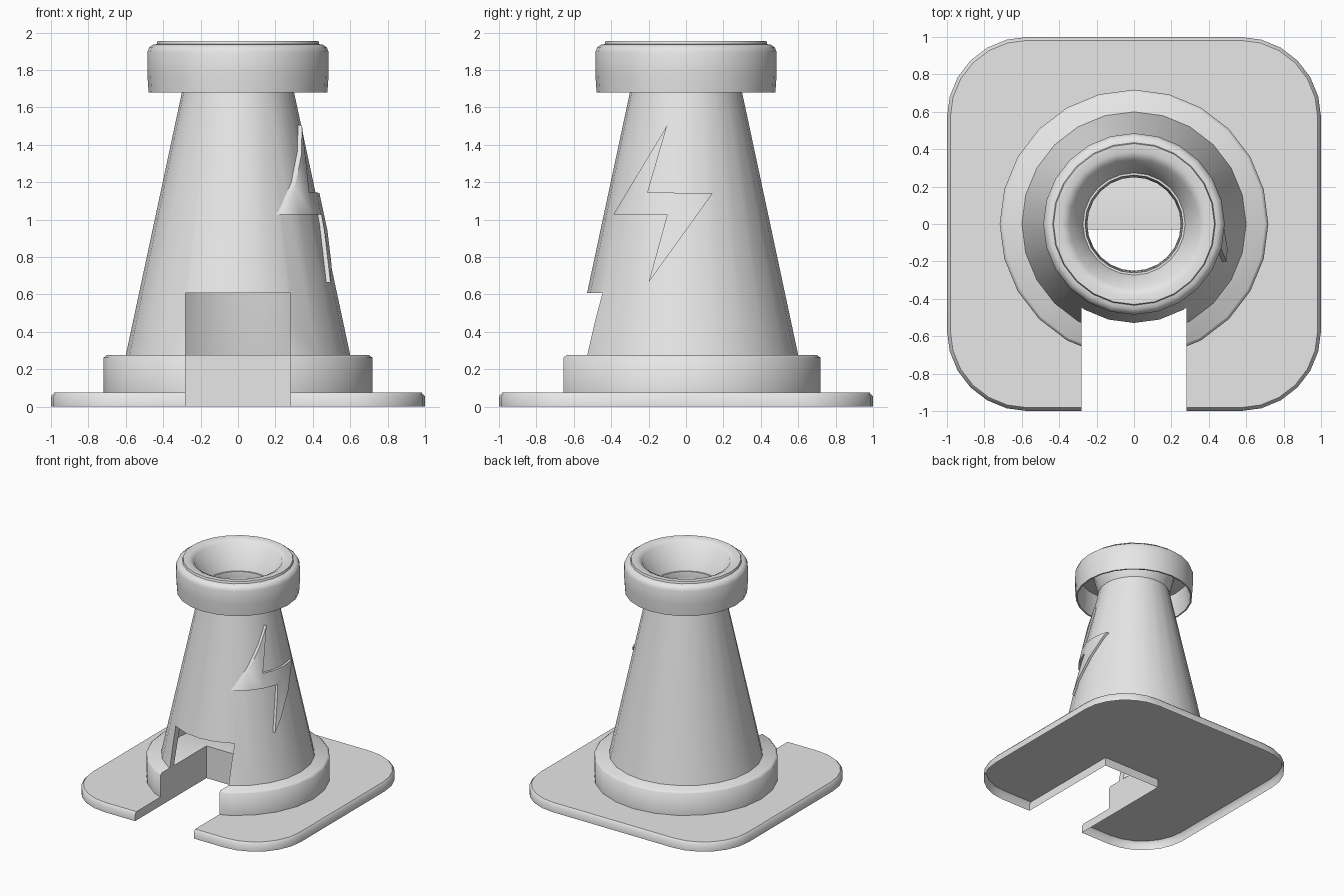
import bpy, bmesh, math

if "Cube" in bpy.data.objects:
    bpy.data.objects.remove(bpy.data.objects["Cube"], do_unlink=True)

grey = bpy.data.materials.new("light_grey")
grey.use_nodes = True
grey.diffuse_color = (0.8, 0.8, 0.8, 1)
grey.node_tree.nodes["Principled BSDF"].inputs["Base Color"].default_value = (0.8, 0.8, 0.8, 1)

SIDES = 24


def finish(name, bm):
    bmesh.ops.recalc_face_normals(bm, faces=bm.faces)
    mesh = bpy.data.meshes.new(name)
    bm.to_mesh(mesh)
    bm.free()
    obj = bpy.data.objects.new(name, mesh)
    bpy.context.collection.objects.link(obj)
    mesh.materials.append(grey)
    return obj


def lathe(name, profile):
    """Revolve a closed (radius, height) loop about z."""
    bm = bmesh.new()
    rings = []
    for i in range(SIDES):
        a = math.tau * i / SIDES
        rings.append([bm.verts.new((r * math.cos(a), r * math.sin(a), z)) for r, z in profile])
    n = len(profile)
    for i, ring in enumerate(rings):
        after = rings[(i + 1) % SIDES]
        for j in range(n):
            k = (j + 1) % n
            bm.faces.new((ring[j], after[j], after[k], ring[k]))
    return finish(name, bm)


def stack(name, layers):
    """Skin a list of equal outlines and cap both ends."""
    bm = bmesh.new()
    loops = [[bm.verts.new(p) for p in layer] for layer in layers]
    n = len(loops[0])
    for low, high in zip(loops, loops[1:]):
        for j in range(n):
            k = (j + 1) % n
            bm.faces.new((low[j], low[k], high[k], high[j]))
    bm.faces.new(loops[0])
    bm.faces.new(loops[-1])
    return finish(name, bm)


def boolean(obj, tool, operation):
    bpy.context.view_layer.objects.active = obj
    mod = obj.modifiers.new("cut", "BOOLEAN")
    mod.operation = operation
    mod.solver = "EXACT"
    mod.object = tool
    bpy.ops.object.modifier_apply(modifier=mod.name)


def open_underside(obj):
    """Remove the downward faces, leaving a hollow shell."""
    bm = bmesh.new()
    bm.from_mesh(obj.data)
    down = [f for f in bm.faces if f.normal.z < -0.9]
    bmesh.ops.delete(bm, geom=down, context="FACES")
    bm.to_mesh(obj.data)
    bm.free()


def rounded_square(half, radius, z, steps=6):
    pts = []
    for q in range(4):
        mid = math.pi / 4 + q * math.pi / 2
        cx = math.copysign(half - radius, math.cos(mid))
        cy = math.copysign(half - radius, math.sin(mid))
        for s in range(steps + 1):
            a = (q + s / steps) * math.pi / 2
            pts.append((cx + radius * math.cos(a), cy + radius * math.sin(a), z))
    return pts


def circle(r, z):
    return [(r * math.cos(math.tau * i / SIDES), r * math.sin(math.tau * i / SIDES), z)
            for i in range(SIDES)]


def cone_radius(z):
    return 0.6 - 0.3 * (z - 0.28) / 1.4


# Base plate with a softened top edge
plate = stack("base_plate", [rounded_square(1, 0.43, 0), rounded_square(1, 0.43, 0.055),
                             rounded_square(0.982, 0.412, 0.075)])

# Ring step under the cone
step = stack("base_ring", [circle(0.718, 0.075), circle(0.718, 0.262), circle(0.7, 0.277)])

# Hollow cone
T = 0.05
cone = lathe("cone_body", [(0.6, 0.275), (cone_radius(1.72), 1.72),
                           (cone_radius(1.72) - 0.03, 1.72),
                           (cone_radius(1.66) - T, 1.66), (0.6 - T, 0.275)])

# Funnel collar, hollow underneath
collar = lathe("top_collar", [
    (0.478, 1.68), (0.485, 1.78), (0.485, 1.895), (0.475, 1.92), (0.455, 1.935), (0.435, 1.938),
    (0.43, 1.955), (0.385, 1.955), (0.345, 1.935), (0.25, 1.65),
    (0.285, 1.68), (0.33, 1.87), (0.45, 1.89), (0.465, 1.68)])

# Raised lightning bolt on the left side
outline = [(-0.1, 1.505), (-0.205, 1.146), (0.142, 1.14),
           (-0.2, 0.664), (-0.1, 1.028), (-0.388, 1.028)]
bolt = lathe("lightning_bolt", [(cone_radius(0.5) + 0.02, 0.5), (cone_radius(1.6) + 0.02, 1.6),
                                (cone_radius(1.6) - 0.03, 1.6), (cone_radius(0.5) - 0.03, 0.5)])
prism = stack("bolt_cutter", [[(x, y, z) for y, z in outline] for x in (0.05, 1.0)])
boolean(bolt, prism, "INTERSECT")

# Rectangular front slot through plate, ring and cone
slot = stack("slot_cutter", [[(-0.28, -1.2, z), (0.28, -1.2, z), (0.28, -0.03, z), (-0.28, -0.03, z)]
                             for z in (-0.1, 0.608)])
for part in (plate, step, cone):
    boolean(part, slot, "DIFFERENCE")

# The base is a shell, open below
for part in (plate, step):
    open_underside(part)

for cutter in (prism, slot):
    bpy.data.objects.remove(cutter, do_unlink=True)

# Smooth the round surfaces, keep hard edges
for part, limit in ((plate, 45), (step, 52), (cone, 45), (collar, 52), (bolt, 45)):
    bpy.ops.object.select_all(action="DESELECT")
    part.select_set(True)
    bpy.context.view_layer.objects.active = part
    bpy.ops.object.shade_smooth_by_angle(angle=math.radians(limit))
